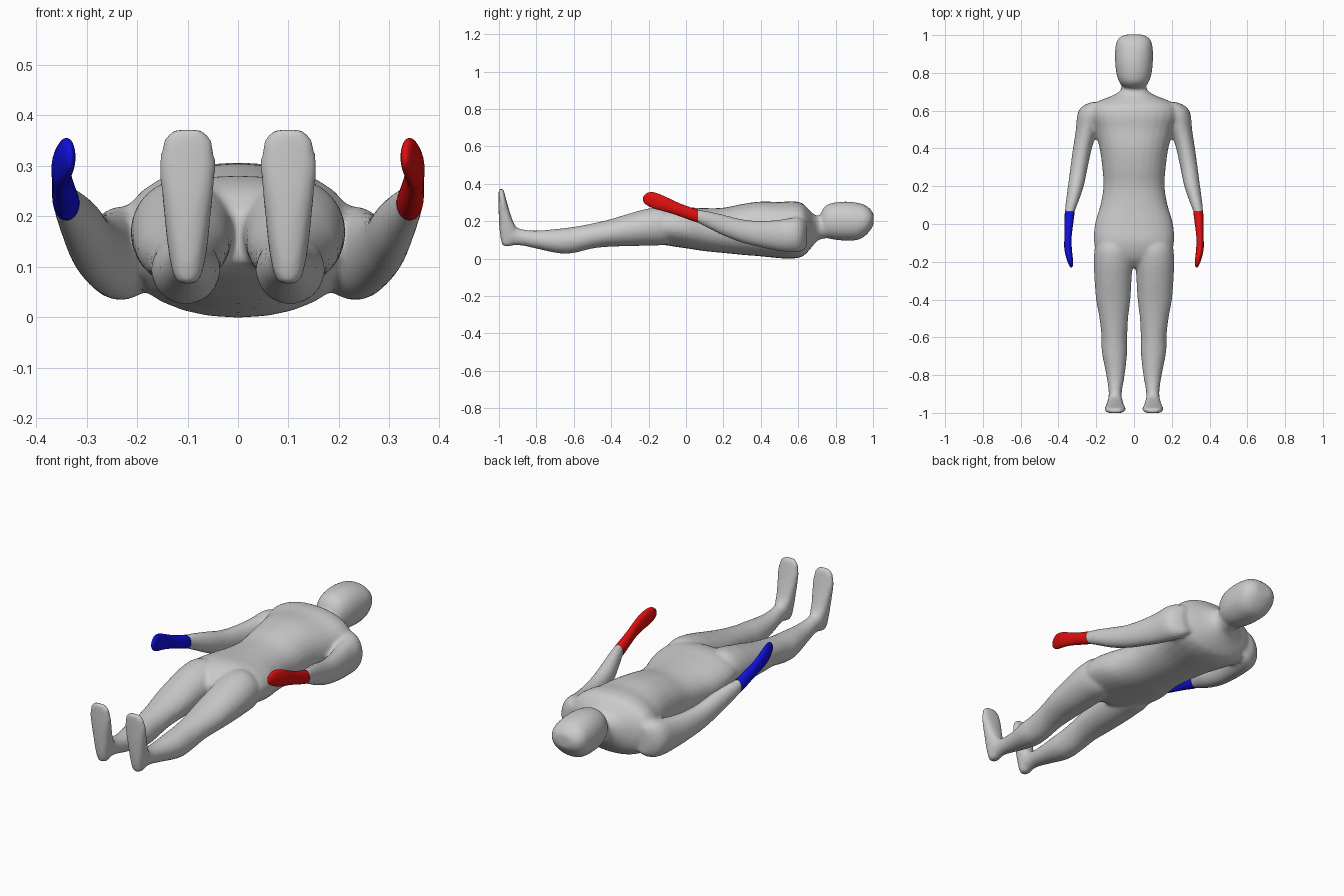
import bpy, bmesh, math
from mathutils import Vector


def material(name, rgb):
    m = bpy.data.materials.new(name)
    m.diffuse_color = (*rgb, 1)
    return m


GREY = material("grey", (0.6, 0.6, 0.6))
RED = material("red", (0.75, 0.005, 0.005))
BLUE = material("blue", (0.005, 0.005, 0.75))


def smooth_rows(rows, steps=4):
    """Catmull-Rom interpolation between cross-section rows."""
    v = [Vector(r) for r in rows]
    out = []
    for i in range(len(v) - 1):
        a, b, c, d = v[max(i - 1, 0)], v[i], v[i + 1], v[min(i + 2, len(v) - 1)]
        for s in range(steps):
            t = s / steps
            out.append(0.5 * (2 * b + (c - a) * t + (2 * a - 5 * b + 4 * c - d) * t * t
                              + (3 * b - a - 3 * c + d) * t ** 3))
    return out + [v[-1]]


def loft(bm, rows, side=1, power=1.0, upright=False, n=28):
    """Rows are (station, centre x, half width, low, high); stations run along y, or z if upright."""
    rings = []
    for st, cx, hw, lo, hi in smooth_rows(rows):
        ring = []
        for k in range(n):
            a = 2 * math.pi * k / n
            c, s = math.cos(a), math.sin(a)
            x = side * (cx + hw * math.copysign(abs(c) ** power, c))
            w = (lo + hi) / 2 + (hi - lo) / 2 * math.copysign(abs(s) ** power, s)
            ring.append(bm.verts.new((x, w, st) if upright else (x, st, w)))
        rings.append(ring)
    for r, q in zip(rings, rings[1:]):
        for k in range(n):
            bm.faces.new((r[k], r[(k + 1) % n], q[(k + 1) % n], q[k]))
    bm.faces.new(rings[0])
    bm.faces.new(rings[-1])


def finish(bm, name, mat):
    bmesh.ops.recalc_face_normals(bm, faces=bm.faces)
    me = bpy.data.meshes.new(name)
    bm.to_mesh(me)
    bm.free()
    me.materials.append(mat)
    ob = bpy.data.objects.new(name, me)
    bpy.context.collection.objects.link(ob)
    me.polygons.foreach_set("use_smooth", [True] * len(me.polygons))
    return ob


TORSO = [(-0.23, 0, 0.13, 0.11, 0.21), (-0.18, 0, 0.185, 0.085, 0.255), (-0.1, 0, 0.212, 0.07, 0.28),
         (0.0, 0, 0.207, 0.055, 0.275), (0.1, 0, 0.178, 0.04, 0.27), (0.2, 0, 0.162, 0.03, 0.272),
         (0.3, 0, 0.168, 0.02, 0.292), (0.4, 0, 0.182, 0.012, 0.305), (0.5, 0, 0.21, 0.002, 0.303),
         (0.57, 0, 0.235, 0.0, 0.307), (0.62, 0, 0.23, 0.01, 0.297), (0.65, 0, 0.19, 0.035, 0.27),
         (0.68, 0, 0.115, 0.07, 0.24), (0.71, 0, 0.07, 0.1, 0.226), (0.76, 0, 0.06, 0.11, 0.22)]
HEAD = [(0.715, 0, 0.03, 0.15, 0.23), (0.73, 0, 0.062, 0.12, 0.262), (0.755, 0, 0.08, 0.11, 0.288),
        (0.8, 0, 0.094, 0.1, 0.301), (0.86, 0, 0.1, 0.096, 0.305), (0.92, 0, 0.1, 0.1, 0.298),
        (0.96, 0, 0.094, 0.123, 0.285), (0.988, 0, 0.076, 0.155, 0.262), (1.003, 0, 0.045, 0.18, 0.24)]
LEG = [(-0.05, 0.105, 0.07, 0.1, 0.23), (-0.12, 0.108, 0.098, 0.073, 0.272), (-0.2, 0.11, 0.103, 0.07, 0.268),
       (-0.3, 0.111, 0.098, 0.066, 0.242), (-0.4, 0.11, 0.091, 0.064, 0.212), (-0.5, 0.107, 0.076, 0.054, 0.188),
       (-0.6, 0.104, 0.068, 0.03, 0.17), (-0.68, 0.103, 0.067, 0.028, 0.16), (-0.8, 0.098, 0.049, 0.053, 0.15),
       (-0.88, 0.099, 0.036, 0.07, 0.158), (-0.93, 0.1, 0.036, 0.072, 0.18), (-0.97, 0.1, 0.036, 0.08, 0.2)]
FOOT = [(0.066, 0.1, 0.018, -0.978, -0.935), (0.09, 0.1, 0.03, -0.988, -0.915), (0.15, 0.1, 0.041, -0.997, -0.905),
        (0.2, 0.1, 0.046, -1.0, -0.925), (0.25, 0.1, 0.052, -1.002, -0.942), (0.3, 0.1, 0.056, -1.002, -0.957),
        (0.35, 0.1, 0.049, -1.002, -0.97), (0.373, 0.1, 0.03, -1.0, -0.978)]
ARM = [(0.645, 0.19, 0.04, 0.06, 0.2), (0.62, 0.215, 0.062, 0.04, 0.214), (0.58, 0.232, 0.068, 0.034, 0.22),
       (0.5, 0.25, 0.058, 0.04, 0.208), (0.4, 0.273, 0.05, 0.06, 0.202), (0.3, 0.291, 0.046, 0.085, 0.21),
       (0.2, 0.308, 0.042, 0.122, 0.235), (0.12, 0.327, 0.034, 0.162, 0.253), (0.065, 0.34, 0.026, 0.19, 0.262),
       (0.03, 0.342, 0.02, 0.208, 0.262)]
HAND = [(0.065, 0.34, 0.026, 0.192, 0.262), (0.03, 0.343, 0.025, 0.203, 0.272), (-0.03, 0.347, 0.021, 0.225, 0.294),
        (-0.08, 0.35, 0.019, 0.242, 0.317), (-0.13, 0.349, 0.02, 0.256, 0.34), (-0.17, 0.343, 0.018, 0.267, 0.354),
        (-0.2, 0.337, 0.015, 0.28, 0.354), (-0.222, 0.333, 0.009, 0.296, 0.34), (-0.229, 0.332, 0.003, 0.308, 0.328)]

# Body: overlapping lofts fused into one smooth skin
bm = bmesh.new()
loft(bm, TORSO, power=0.92)
loft(bm, HEAD, power=0.92)
for s in (1, -1):
    loft(bm, LEG, s)
    loft(bm, FOOT, s, power=0.8, upright=True)
    loft(bm, ARM, s)
body = finish(bm, "body", GREY)
fuse = body.modifiers.new("fuse", 'REMESH')
fuse.mode = 'VOXEL'
fuse.voxel_size = 0.009
fuse.use_smooth_shade = True
relax = body.modifiers.new("relax", 'SMOOTH')
relax.factor = 0.5
relax.iterations = 8

# Coloured hands
for s, name, mat in ((1, "left_hand", RED), (-1, "right_hand", BLUE)):
    bm = bmesh.new()
    loft(bm, HAND, s)
    finish(bm, name, mat)
